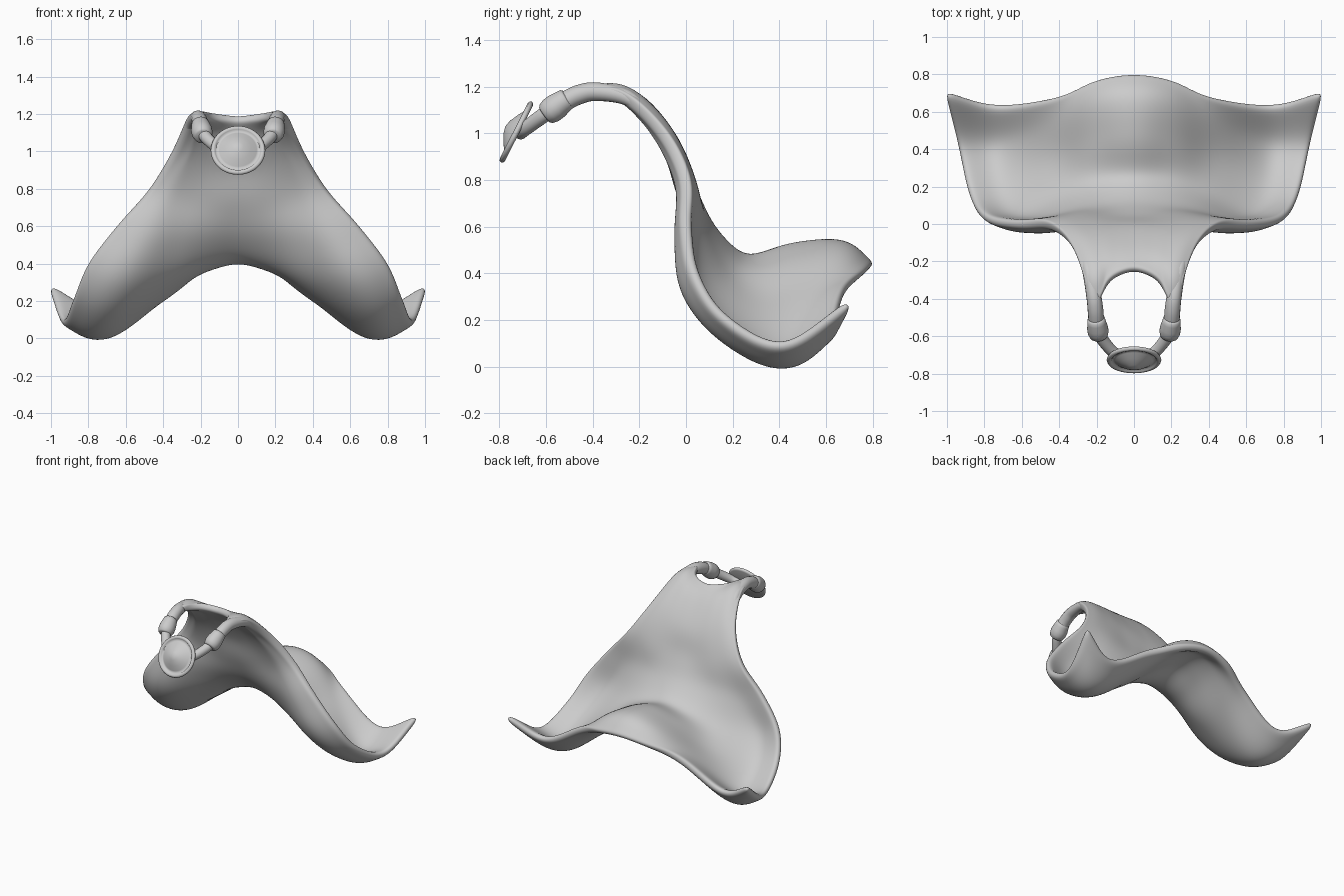
import bpy, bmesh, math
from mathutils import Vector

if "Cube" in bpy.data.objects:
    bpy.data.objects.remove(bpy.data.objects["Cube"])

# Cape guide lines, neckline to hem, from the spine out to the side edge
spine = [(0, -.25, 1.178), (0, -.14, 1.08), (0, -.03, .92), (0, .03, .74), (0, .12, .57),
         (0, .26, .46), (0, .46, .51), (0, .67, .52), (0, .79, .425)]
inner = [(.08, -.272, 1.184), (.08, -.155, 1.10), (.085, -.035, .93), (.11, .03, .74), (.15, .105, .565),
         (.18, .24, .425), (.20, .43, .435), (.20, .64, .46), (.20, .76, .395)]
middle = [(.14, -.32, 1.188), (.15, -.19, 1.135), (.18, -.055, .97), (.25, .03, .76), (.33, .065, .56),
          (.38, .16, .365), (.41, .33, .27), (.42, .52, .28), (.42, .675, .32)]
lobe = [(.185, -.41, 1.185), (.21, -.26, 1.18), (.265, -.09, 1.02), (.37, .015, .79), (.50, .012, .55),
        (.62, .04, .33), (.68, .19, .155), (.71, .42, .05), (.74, .635, .15)]
edge = [(.232, -.46, 1.165), (.265, -.28, 1.16), (.345, -.10, .995), (.47, -.003, .80), (.64, -.002, .61),
        (.80, .035, .40), (.88, .16, .21), (.94, .42, .09), (1.012, .71, .28)]


def spline(points, steps):
    """Smooth curve through the points."""
    p = [Vector(q) for q in points]
    p = [2 * p[0] - p[1]] + p + [2 * p[-1] - p[-2]]
    out = []
    for i in range(1, len(p) - 2):
        a, b, c, d = p[i - 1:i + 3]
        for s in range(steps):
            t = s / steps
            out.append(.5 * (2 * b + (c - a) * t + (2 * a - 5 * b + 4 * c - d) * t**2
                             + (3 * b - a - 3 * c + d) * t**3))
    return out + [p[-2]]


def add_mesh(name, verts, faces, tidy=True):
    me = bpy.data.meshes.new(name)
    me.from_pydata(verts, [], faces)
    if tidy:
        bm = bmesh.new()
        bm.from_mesh(me)
        bmesh.ops.remove_doubles(bm, verts=bm.verts, dist=1e-5)
        bmesh.ops.recalc_face_normals(bm, faces=bm.faces)
        bm.to_mesh(me)
        bm.free()
    ob = bpy.data.objects.new(name, me)
    bpy.context.collection.objects.link(ob)
    me.polygons.foreach_set("use_smooth", [True] * len(me.polygons))
    return ob


def grid_faces(rows, cols):
    return [(r * cols + c, r * cols + c + 1, (r + 1) * cols + c + 1, (r + 1) * cols + c)
            for r in range(rows - 1) for c in range(cols - 1)]


def lathe(name, profile, centre, axis, n=40):
    """Turn a (radius, height) profile around an axis."""
    rot = Vector(axis).to_track_quat('Z', 'Y')
    verts = [rot @ Vector((r * math.cos(2 * math.pi * k / n), r * math.sin(2 * math.pi * k / n), h))
             + Vector(centre) for r, h in profile for k in range(n + 1)]
    return add_mesh(name, verts, grid_faces(len(profile), n + 1))


def tube(name, points):
    """Tapered round tube through (x, y, z, radius) points."""
    cu = bpy.data.curves.new(name, 'CURVE')
    cu.dimensions = '3D'
    cu.bevel_depth = 1
    cu.bevel_resolution = 6
    cu.use_fill_caps = True
    sp = cu.splines.new('POLY')
    path = spline([p[:3] for p in points], 6)
    sp.points.add(len(path) - 1)
    for i, co in enumerate(path):
        k = min(i // 6, len(points) - 2)
        t = i / 6 - k
        sp.points[i].co = (*co, 1)
        sp.points[i].radius = points[k][3] * (1 - t) + points[k + 1][3] * t
    sp.use_smooth = True
    ob = bpy.data.objects.new(name, cu)
    bpy.context.collection.objects.link(ob)


# Cape sheet
half = [spline(g, 4) for g in (spine, inner, middle, lobe, edge)]
rows, cols = len(half[0]), 33
verts = []
for row in zip(*half):
    mirrored = [Vector((-p.x, p.y, p.z)) for p in row[:0:-1]]
    verts += spline(mirrored + list(row), 4)
cape = add_mesh("cape", verts, grid_faces(rows, cols), tidy=False)

# Full in the middle, thinner towards the rims
group = cape.vertex_groups.new(name="fullness")
for i in range(len(verts)):
    r, c = divmod(i, cols)
    t = min(1, r / 10, (rows - 1 - r) / 5, c / 5, (cols - 1 - c) / 5)
    group.add([i], .5 + .5 * math.sin(t * math.pi / 2), 'REPLACE')
lift = cape.modifiers.new("lift", 'DISPLACE')
lift.strength = .024
lift.mid_level = 0
sol = cape.modifiers.new("thickness", 'SOLIDIFY')
sol.thickness = .09
sol.offset = -1
sol.vertex_group = "fullness"
sub = cape.modifiers.new("smooth", 'SUBSURF')
sub.levels = sub.render_levels = 2

# Straps, cuffs and clasp cords on both sides
for side, s in (("right", 1), ("left", -1)):
    tube("strap_" + side, [(s * .275, -.16, 1.075, .022), (s * .243, -.25, 1.152, .034),
                           (s * .216, -.38, 1.178, .040), (s * .206, -.46, 1.165, .042),
                           (s * .200, -.54, 1.125, .042)])
    lathe("cuff_" + side, [(0, -.062), (.038, -.062), (.047, -.055), (.05, -.035), (.056, .0),
                           (.056, .03), (.048, .055), (.04, .062), (0, .062)],
          (s * .195, -.555, 1.115), (-s * .12, -.75, -.55))
    tube("clasp_cord_" + side, [(s * .19, -.57, 1.105, .034), (s * .167, -.62, 1.07, .033),
                                (s * .11, -.685, 1.022, .031), (s * .05, -.71, 1.0, .028)])

# Round clasp: domed plate with a raised rim
lathe("clasp", [(0, -.012), (.133, -.012), (.142, -.008), (.146, 0), (.142, .009), (.132, .013),
                (.122, .009), (.116, -.002), (.10, .008), (.07, .027), (.03, .047), (0, .054)],
      (0, -.726, 1.005), (0, -.89, .45), 56)
